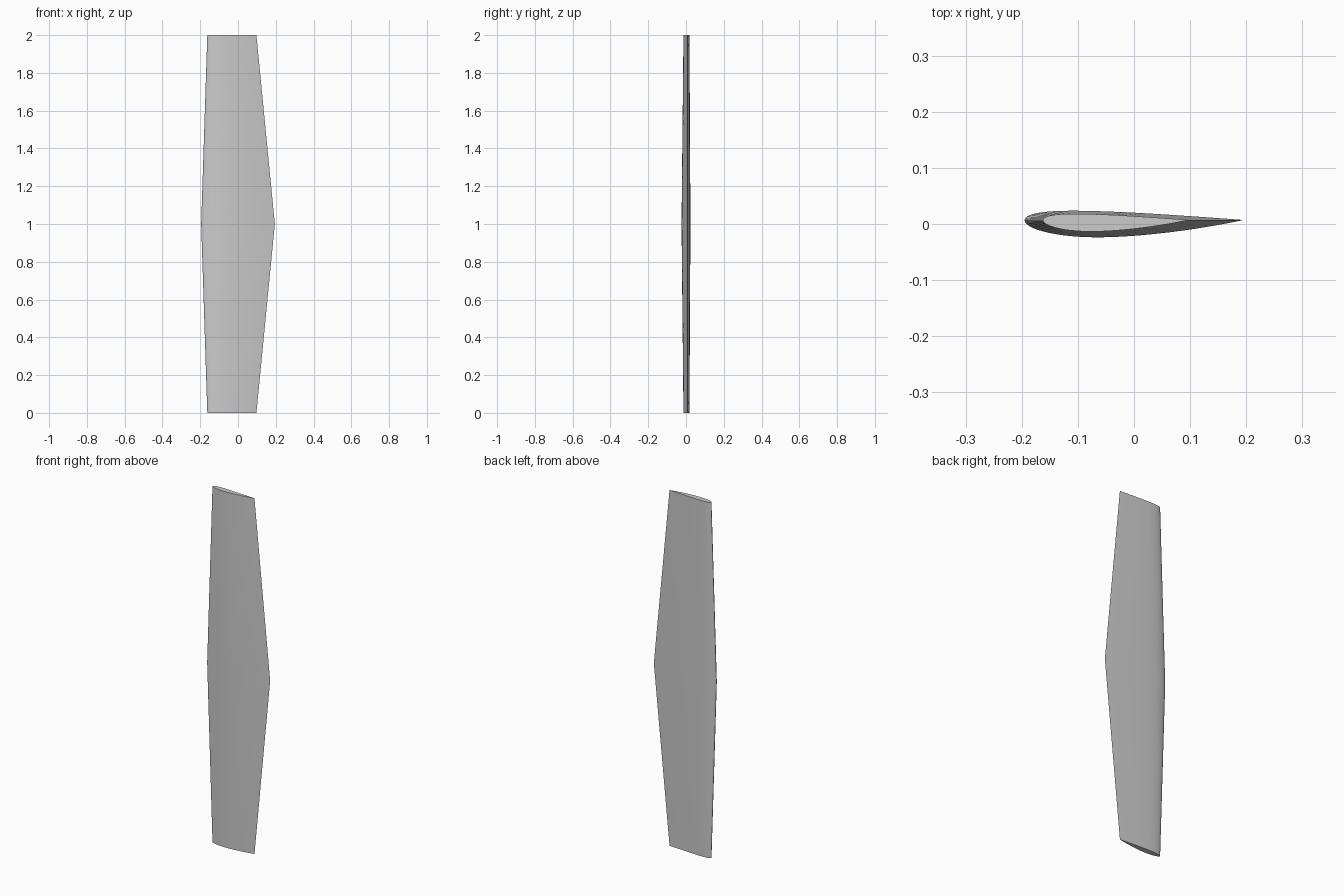
import bpy, bmesh, math

if "Cube" in bpy.data.objects:
    bpy.data.objects.remove(bpy.data.objects["Cube"])

N = 32                       # chordwise steps per side
CAMBER, CAMBER_POS, THICK = 0.02, 0.4, 0.12
QUARTER_X = -0.0975          # straight quarter-chord line
# (height, chord) of each wing section
STATIONS = [(0.0, 0.26), (1.0, 0.39), (2.0, 0.26)]


def surface_point(t, side):
    """Unit-chord cambered airfoil point; side is +1 or -1."""
    half = 5 * THICK * (0.2969 * math.sqrt(t) - 0.126 * t - 0.3516 * t**2
                        + 0.2843 * t**3 - 0.1036 * t**4)
    p = CAMBER_POS
    q = p if t < p else 1 - p
    base = 0 if t < p else 1 - 2 * p
    line = CAMBER / q**2 * (base + 2 * p * t - t * t)
    slope = math.atan(2 * CAMBER / q**2 * (p - t))
    return t - side * half * math.sin(slope), line + side * half * math.cos(slope)


# Closed airfoil loop: trailing edge -> convex side -> nose -> flatter side
steps = [0.5 * (1 - math.cos(math.pi * i / N)) for i in range(N + 1)]
profile = [surface_point(t, 1) for t in reversed(steps)]
profile += [surface_point(t, -1) for t in steps[1:-1]]

# Centre the thickest section on y = 0, convex side towards the front
ys = [y for _, y in profile]
root = max(c for _, c in STATIONS)
y0 = root * (max(ys) + min(ys)) / 2

# Loft the sections and cap both tips
bm = bmesh.new()
rings = [[bm.verts.new((QUARTER_X + (x - 0.25) * c, y0 - y * c, z))
          for x, y in profile] for z, c in STATIONS]
n = len(profile)
for a, b in zip(rings, rings[1:]):
    for i in range(n):
        j = (i + 1) % n
        bm.faces.new((a[i], a[j], b[j], b[i]))
bm.faces.new(rings[0])
bm.faces.new(rings[-1])
bmesh.ops.recalc_face_normals(bm, faces=bm.faces)

mesh = bpy.data.meshes.new("tapered_wing")
bm.to_mesh(mesh)
bm.free()
wing = bpy.data.objects.new("tapered_wing", mesh)
bpy.context.collection.objects.link(wing)

# Smooth skin, sharp tips and trailing edge
bpy.context.view_layer.objects.active = wing
wing.select_set(True)
bpy.ops.object.shade_smooth_by_angle(angle=math.radians(30))
